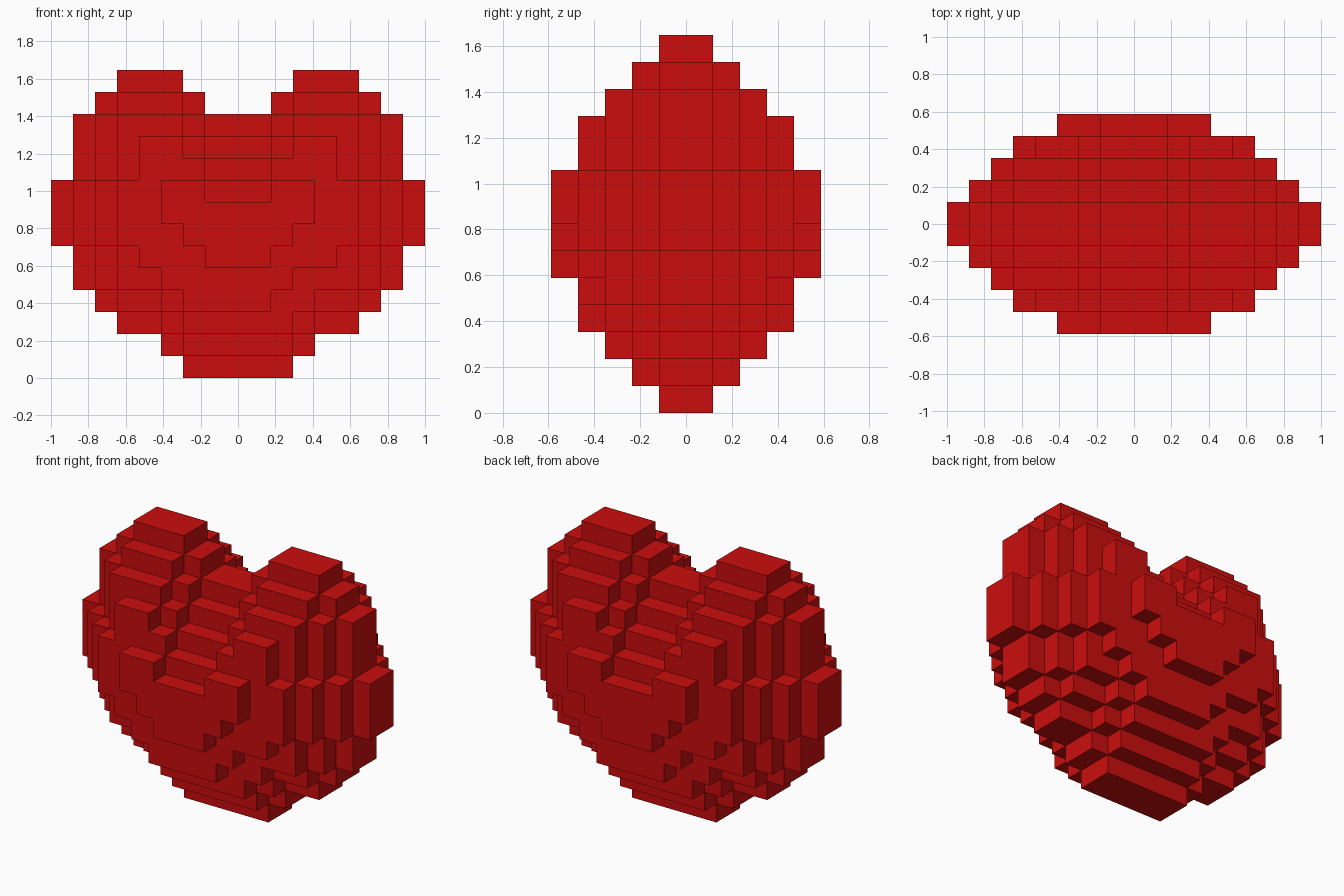
import bpy, bmesh, math

cube = bpy.data.objects.get("Cube")
if cube:
    bpy.data.objects.remove(cube, do_unlink=True)

U = 2 / 17  # block size

# Each layer, from the middle outward: first row, reach to -x, reach to +x
# and the half-gap of the top notch (row: cells) - all counted in blocks.
LAYERS = [
    (0, [2, 3, 5, 6, 7, 7, 8, 8, 8, 7, 7, 7, 6, 5], {}, {12: 1, 13: 2}),
    (1, [2, 3, 5, 6, 6, 7, 7, 7, 6, 6, 6, 5], {}, {11: 1, 12: 2}),
    (2, [2, 3, 5, 5, 6, 6, 6, 5, 5, 5], {}, {10: 1, 11: 2}),
    (3, [2, 3, 4, 5, 5, 5, 4, 4], {3: 1, 4: 2}, {9: 1, 10: 2}),
    (5, [1, 2, 3, 3], {}, {8: 1}),
]

# Fill the block set; the back is the front turned half a circle about z
cells = set()
for depth, (first, reach, right_reach, notch) in enumerate(LAYERS):
    for row, left in enumerate(reach, start=first):
        right = right_reach.get(row, left)
        for i in range(-left, right + 1):
            if row in notch and abs(i) <= notch[row]:
                continue
            cells.add((i, -depth - 1, row))
            cells.add((-i, depth, row))


def block_face(bm, cell, axis, sign):
    """Add one outward-facing side of a block."""
    u, v = (axis + 1) % 3, (axis + 2) % 3
    corners = [(0, 0), (1, 0), (1, 1), (0, 1)]
    if sign < 0:
        corners.reverse()
    verts = []
    for a, b in corners:
        p = list(cell)
        p[axis] += 1 if sign > 0 else 0
        p[u] += a
        p[v] += b
        verts.append(bm.verts.new(((p[0] - 0.5) * U, p[1] * U, p[2] * U)))
    bm.faces.new(verts)


# Keep only the exposed sides, then merge them into larger flat faces
bm = bmesh.new()
for cell in sorted(cells):
    for axis in range(3):
        for sign in (-1, 1):
            near = list(cell)
            near[axis] += sign
            if tuple(near) not in cells:
                block_face(bm, cell, axis, sign)
bmesh.ops.remove_doubles(bm, verts=bm.verts[:], dist=U * 0.01)
bmesh.ops.dissolve_limit(bm, angle_limit=math.radians(1),
                         verts=bm.verts[:], edges=bm.edges[:])

mesh = bpy.data.meshes.new("block_heart")
bm.to_mesh(mesh)
bm.free()

# Single red colour
red = bpy.data.materials.new("red")
red.use_nodes = True
colour = (0.6, 0.004, 0.004, 1)
red.diffuse_color = colour
red.node_tree.nodes["Principled BSDF"].inputs["Base Color"].default_value = colour
mesh.materials.append(red)

heart = bpy.data.objects.new("block_heart", mesh)
bpy.context.collection.objects.link(heart)
